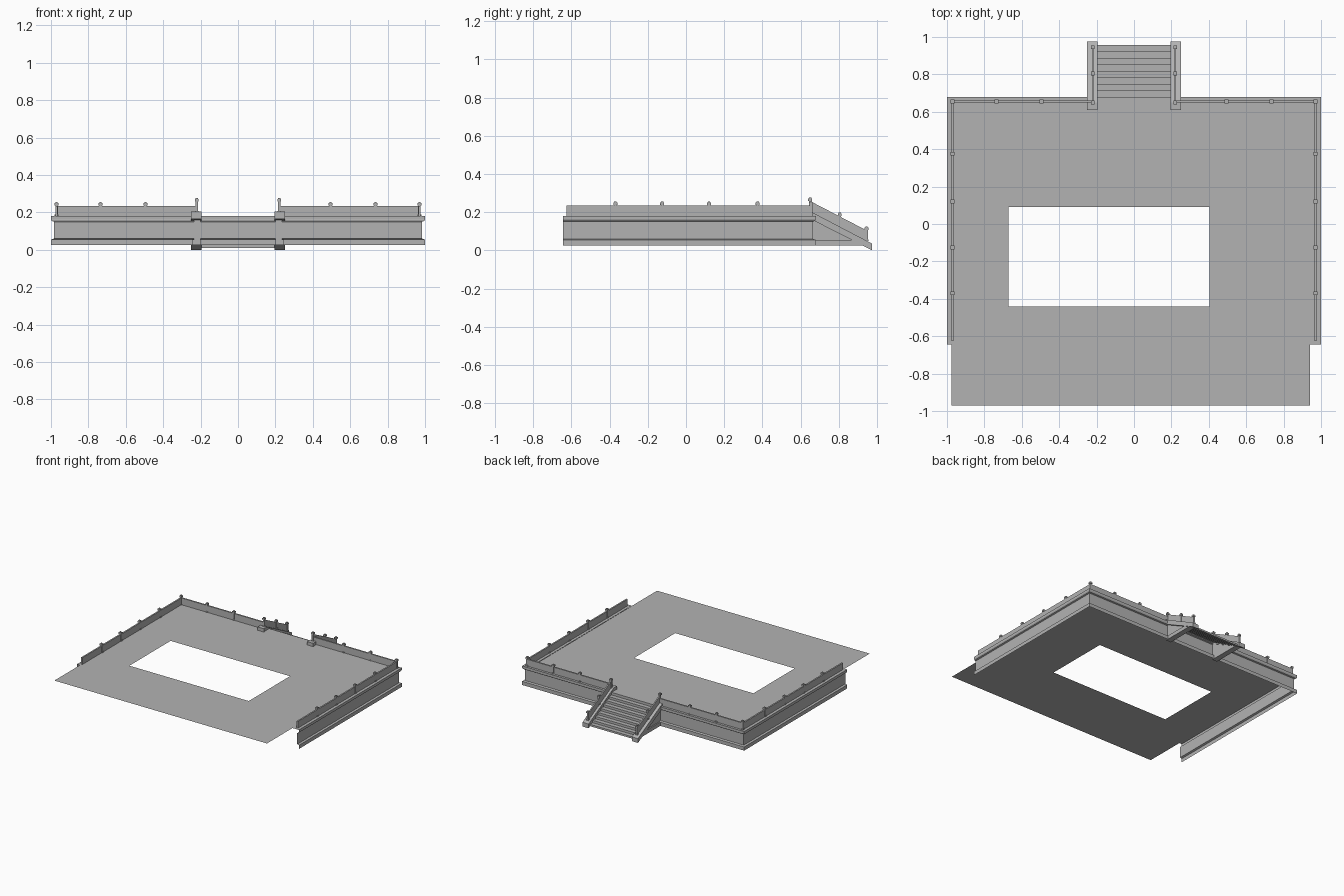
import bpy, bmesh

cube = bpy.data.objects.get("Cube")
if cube:
    bpy.data.objects.remove(cube)

stone = bpy.data.materials.new("plain grey stone")
stone.use_nodes = True
GREY = (0.45, 0.45, 0.45, 1)
stone.diffuse_color = GREY
stone.node_tree.nodes["Principled BSDF"].inputs["Base Color"].default_value = GREY

DECK_Z = 0.178
RIM_Z = 0.18
FRONT_END = -0.645


def finish(name, bm):
    mesh = bpy.data.meshes.new(name)
    bm.to_mesh(mesh)
    bm.free()
    mesh.materials.append(stone)
    obj = bpy.data.objects.new(name, mesh)
    bpy.context.collection.objects.link(obj)
    return obj


def loft(name, rows):
    """Sheet of quads between successive rows of points."""
    bm = bmesh.new()
    grid = [[bm.verts.new(p) for p in row] for row in rows]
    for a, b in zip(grid, grid[1:]):
        for i in range(len(a) - 1):
            bm.faces.new((a[i], b[i], b[i + 1], a[i + 1]))
    return finish(name, bm)


def slab(name, outline, x0, x1):
    """Closed prism: a (y, z) outline extruded along x."""
    bm = bmesh.new()
    face = bm.faces.new([bm.verts.new((x0, y, z)) for y, z in outline])
    new = bmesh.ops.extrude_face_region(bm, geom=[face])["geom"]
    for v in new:
        if isinstance(v, bmesh.types.BMVert):
            v.co.x = x1
    bmesh.ops.recalc_face_normals(bm, faces=bm.faces)
    return finish(name, bm)


def box(bm, lo, hi):
    for v in bmesh.ops.create_cube(bm, size=1)["verts"]:
        v.co = [a + (c + 0.5) * (b - a) for a, b, c in zip(lo, hi, v.co)]


def post(name, x, y, z):
    """Slim post with a foot, a collar and a square cap."""
    bm = bmesh.new()
    for half, bottom, top in ((0.010, 0, 0.008), (0.007, 0.008, 0.058),
                              (0.010, 0.058, 0.071), (0.006, 0.071, 0.076)):
        box(bm, (x - half, y - half, z + bottom), (x + half, y + half, z + top))
    return finish(name, bm)


# Deck: flat sheet with a rectangular opening
outer = [(-0.975, -0.97), (0.94, -0.97), (0.94, 0.66), (-0.975, 0.66)]
inner = [(-0.67, -0.44), (0.405, -0.44), (0.405, 0.09), (-0.67, 0.09)]
loft("deck", [[(x, y, DECK_Z) for x, y in ring + ring[:1]] for ring in (inner, outer)])

# Moulded wall swept round the two sides and the back
profile = [(0.94, RIM_Z), (1, RIM_Z), (1, 0.162), (0.995, 0.154), (0.985, 0.15),
           (0.985, 0.06), (1, 0.055), (1, 0.025)]
loft("moulded_wall", [[(o, FRONT_END, z), (o, o - 0.32, z), (-o, o - 0.32, z),
                       (-o, FRONT_END, z)] for o, z in profile])

# Staircase sheet
STEPS, STAIR_Y, RUN, RISE = 8, 0.68, 0.0345, 0.0191
steps = [(0.65, DECK_Z)]
for i in range(STEPS):
    y, z = STAIR_Y + i * RUN, DECK_Z - i * RISE
    steps += [(y, z), (y, z - RISE), (y + RUN, z - RISE)]
steps.append((STAIR_Y + STEPS * RUN, 0.01))
loft("stairs", [[(x, y, z) for x in (-0.2, 0.2)] for y, z in steps])

back_posts = (0.97, 0.735, 0.495)
side_posts = (0.375, 0.12, -0.125, -0.37)
for side, s in (("left", 1), ("right", -1)):
    # Sloping stair cheek and the panel closing the space below it
    cheek = [(0.61, 0.165), (0.61, 0.205), (0.65, 0.205), (0.975, 0.035),
             (0.975, 0), (0.66, 0.16)]
    slab(side + "_stair_cheek", cheek, s * 0.195, s * 0.25)
    slab(side + "_stair_side_wall", [(0.66, 0.025), (0.66, 0.17), (0.94, 0.025)],
         s * 0.2, s * 0.235)
    slab(side + "_stair_base_band", [(0.66, 0.025), (0.66, 0.055), (0.87, 0.055), (0.93, 0.025)],
         s * 0.2, s * 0.245)

    # Railing panels
    slab(side + "_stair_railing", [(0.65, 0.2), (0.65, 0.258), (0.945, 0.105), (0.945, 0.045)],
         s * 0.215, s * 0.225)
    bm = bmesh.new()
    box(bm, (s * 0.97 - 0.006, -0.625, DECK_Z), (s * 0.97 + 0.006, 0.66, 0.235))
    finish(side + "_side_railing", bm)
    bm = bmesh.new()
    xs = sorted((s * 0.22, s * 0.965))
    box(bm, (xs[0], 0.649, DECK_Z), (xs[1], 0.661, 0.235))
    finish(side + "_back_railing", bm)

    # Railing posts
    for x in back_posts:
        post(side + "_back_post", s * x, 0.655, RIM_Z)
    for y in side_posts:
        post(side + "_side_post", s * 0.97, y, RIM_Z)
    for y, z in ((0.65, 0.2), (0.805, 0.123), (0.945, 0.049)):
        post(side + "_stair_post", s * 0.22, y, z)
